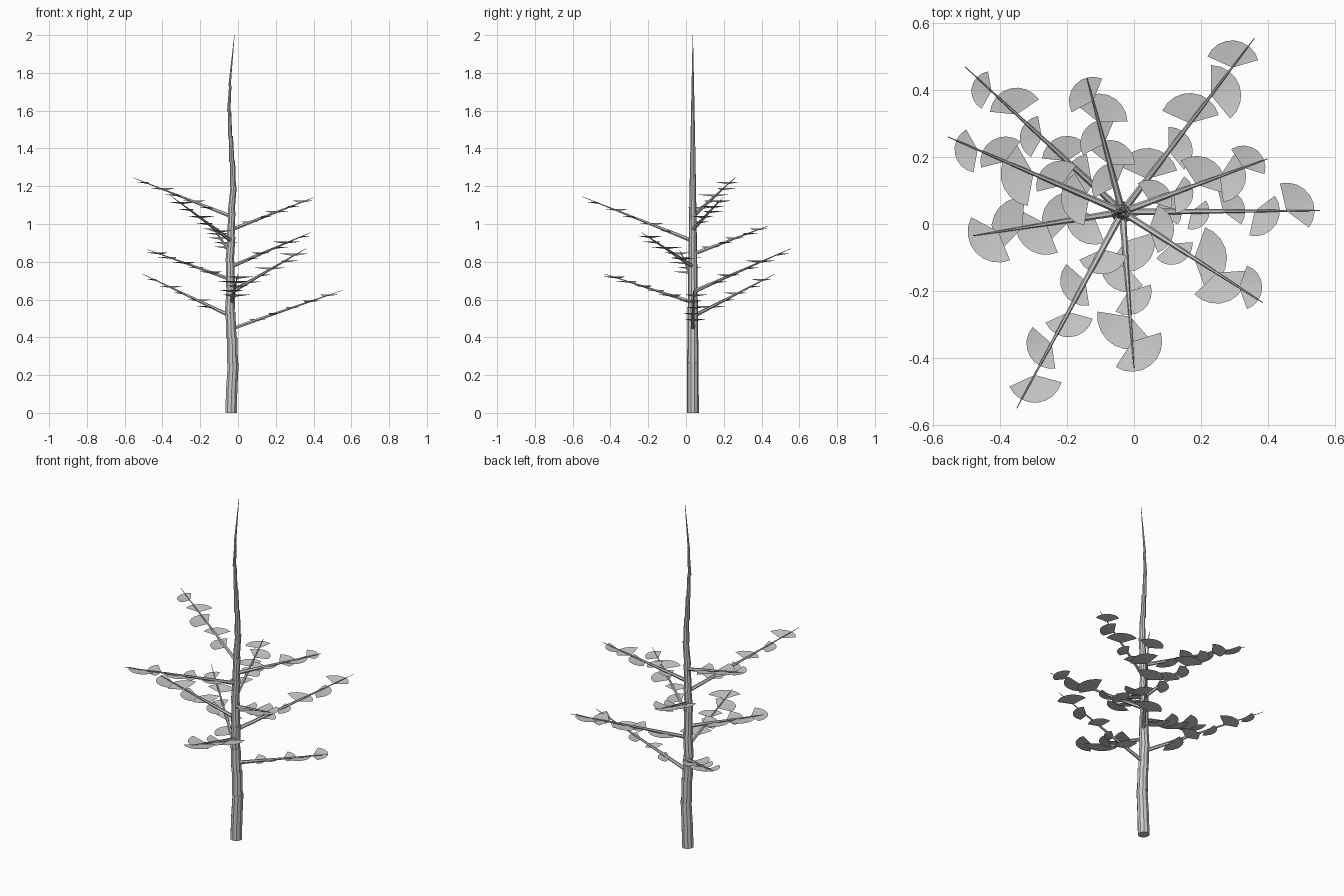
import bpy, bmesh, math
from mathutils import Vector

if "Cube" in bpy.data.objects:
    bpy.data.objects.remove(bpy.data.objects["Cube"])

grey = bpy.data.materials.new("bark_grey")
grey.diffuse_color = (0.6, 0.6, 0.6, 1)
grey.use_nodes = True
grey.node_tree.nodes["Principled BSDF"].inputs["Base Color"].default_value = grey.diffuse_color

CX, CY = -0.035, 0.036   # trunk axis


def finish(bm, name):
    mesh = bpy.data.meshes.new(name)
    bm.to_mesh(mesh)
    bm.free()
    mesh.materials.append(grey)
    obj = bpy.data.objects.new(name, mesh)
    bpy.context.collection.objects.link(obj)
    return obj


def add_frustum(bm, a, b, ra, rb, sides):
    """Capped tapered tube from a to b."""
    a, b = Vector(a), Vector(b)
    axis = b - a
    rot = axis.to_track_quat('Z', 'Y')
    rings = []
    for p, r in ((a, ra), (b, rb)):
        rings.append([bm.verts.new(p + rot @ Vector((r * math.cos(k * math.tau / sides),
                                                     r * math.sin(k * math.tau / sides), 0)))
                      for k in range(sides)])
    for k in range(sides):
        n = (k + 1) % sides
        bm.faces.new((rings[0][k], rings[0][n], rings[1][n], rings[1][k]))
    bm.faces.new(rings[0][::-1])
    bm.faces.new(rings[1])


def add_leaf(bm, apex, heading, radius, span=math.radians(140), steps=8, rise=0.012):
    """Fan-shaped leaf: a shallow cone sector opening along heading."""
    tip = bm.verts.new(apex)
    rim = []
    for k in range(steps + 1):
        a = heading + span * (k / steps - 0.5)
        rim.append(bm.verts.new(apex + Vector((radius * math.cos(a), radius * math.sin(a), rise))))
    for p, q in zip(rim, rim[1:]):
        bm.faces.new((tip, p, q))


# Trunk: stacked tapered segments, each slightly out of line with the next
trunk_x = [-0.037, -0.033, -0.025, -0.031, -0.04, -0.036, -0.041, -0.034,
           -0.032, -0.023, -0.029, -0.038, -0.045, -0.041, -0.032, -0.019]
count = len(trunk_x) - 1


def trunk_radius(z):
    return 0.031 * (1 - (z / 2) ** 1.4) + 0.001


bm = bmesh.new()
for i in range(count):
    z0, z1 = 2 * i / count, 2 * (i + 1) / count
    shift = -0.004 if 1 < i < count - 1 else 0
    add_frustum(bm, (trunk_x[i] + shift, CY, max(0, z0 - 0.004)), (trunk_x[i + 1], CY, z1),
                trunk_radius(z0), trunk_radius(z1), 10)
finish(bm, "trunk")

# Branches: tip x, tip y, base z, tip z, then leaf radii (hundredths) from base to tip
branches = [
    (0.555, 0.04, 0.445, 0.65, (6.6, 5.4, 6.6, 7.5, 8.4)),
    (-0.505, 0.47, 0.51, 0.735, (9.2, 7.5, 6.6, 8, 6)),
    (0.0, -0.43, 0.585, 0.735, (9.2, 7.5, 7, 9.8, 9)),
    (0.36, 0.555, 0.64, 0.87, (9.2, 7.2, 9, 9, 8.1)),
    (-0.48, -0.035, 0.705, 0.865, (8.4, 8.4, 9.2, 9.2, 9.2)),
    (0.385, -0.235, 0.775, 0.955, (7.5, 6.3, 9.8, 9.2, 6.9)),
    (-0.14, 0.435, 0.84, 0.99, (7.2, 7.5, 7.2, 8.6, 7.2)),
    (-0.35, -0.55, 0.91, 1.145, (7.5, 7.5, 7.5, 7.5, 8.3)),
    (0.40, 0.195, 0.97, 1.14, (6.6, 6, 8.6, 7.8, 6.6)),
    (-0.555, 0.26, 1.04, 1.245, (8.4, 7.5, 9.8, 7.5, 6.9)),
]
for i, (x, y, z0, z1, sizes) in enumerate(branches):
    base, tip = Vector((CX, CY, z0)), Vector((x, y, z1))
    bm = bmesh.new()
    add_frustum(bm, base, tip, 0.011, 0.0012, 6)
    finish(bm, f"branch_{i + 1}")

    # Leaves alternate from side to side along the branch
    bm = bmesh.new()
    heading = math.atan2(y - CY, x - CX)
    for k, size in enumerate(sizes):
        side = 1 if k % 2 == 0 else -1
        add_leaf(bm, base.lerp(tip, 0.19 + 0.16 * k), heading + side * math.radians(33), size / 100)
    leaves = finish(bm, f"leaves_{i + 1}")
    leaves.data.shade_smooth()
